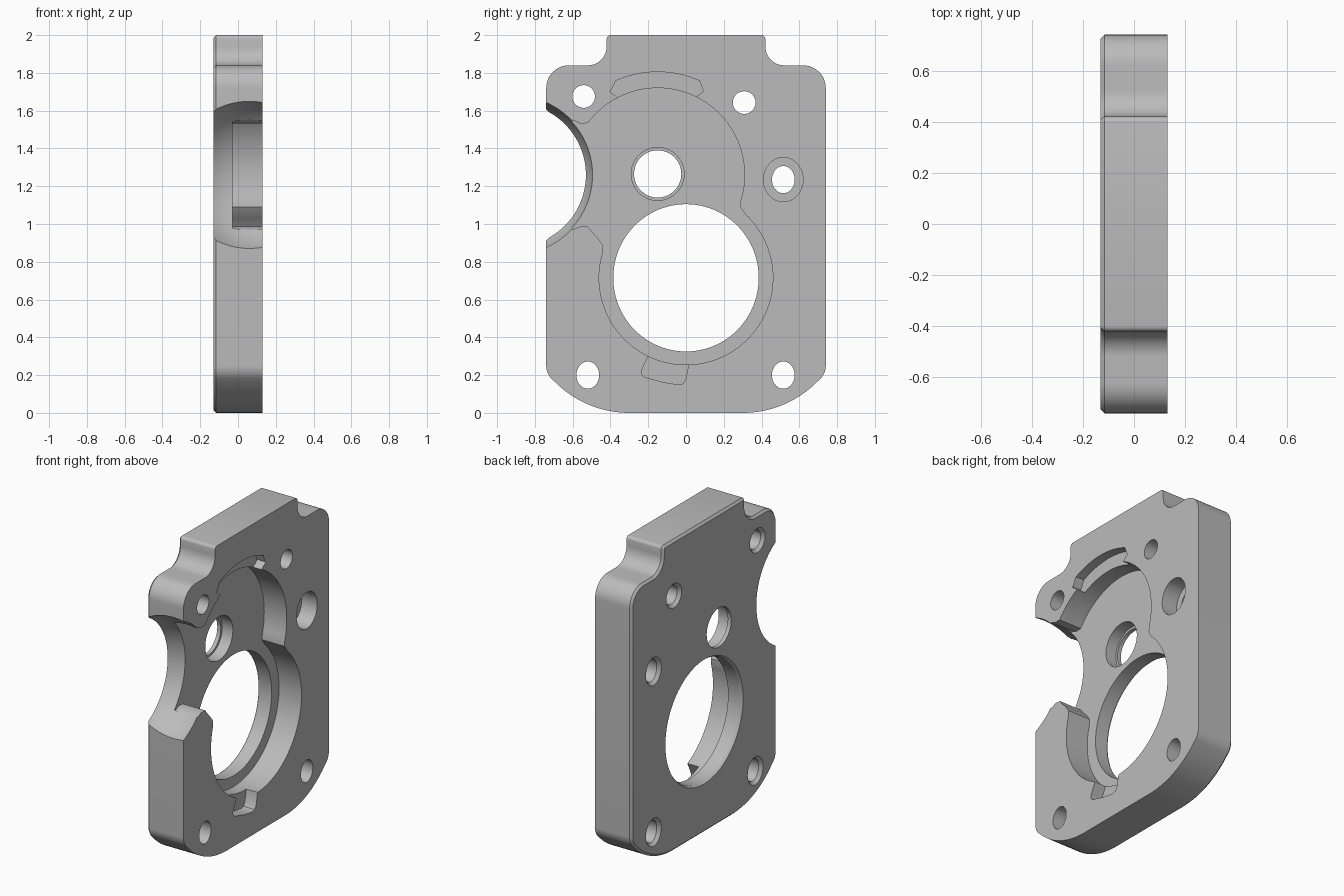
import bpy, bmesh, math

if "Cube" in bpy.data.objects:
    bpy.data.objects.remove(bpy.data.objects["Cube"])

HALF = 0.13        # half of the plate thickness
FLOOR = -0.03      # x of the pocket floor
OUT = 0.16         # cutters reach past the faces to here

metal = bpy.data.materials.new("Plain grey metal")
metal.use_nodes = True
grey = (0.5, 0.5, 0.5, 1)
metal.diffuse_color = grey
metal.node_tree.nodes["Principled BSDF"].inputs["Base Color"].default_value = grey


def arc(cy, cz, r, a0, a1, n=12, rz=None):
    """Points (y, z) along an arc, angles in degrees."""
    pts = []
    for i in range(n + 1):
        a = math.radians(a0 + (a1 - a0) * i / n)
        pts.append((cy + r * math.cos(a), cz + (rz or r) * math.sin(a)))
    return pts


def loft(name, rings, back_chamfer=0):
    """Solid through rings of (x, points)."""
    bm = bmesh.new()
    loops = [[bm.verts.new((x, y, z)) for y, z in pts] for x, pts in rings]
    n = len(loops[0])
    for a, b in zip(loops, loops[1:]):
        for i in range(n):
            j = (i + 1) % n
            bm.faces.new((a[i], a[j], b[j], b[i]))
    bm.faces.new(loops[0])
    bm.faces.new(loops[-1])
    bmesh.ops.recalc_face_normals(bm, faces=bm.faces)
    if back_chamfer:
        bm.edges.ensure_lookup_table()
        rim = [e for e in bm.edges if all(v.co.x < -HALF + 0.001 for v in e.verts)]
        bmesh.ops.bevel(bm, geom=rim, offset=back_chamfer, segments=1, affect='EDGES')
    mesh = bpy.data.meshes.new(name)
    bm.to_mesh(mesh)
    bm.free()
    ob = bpy.data.objects.new(name, mesh)
    bpy.context.collection.objects.link(ob)
    return ob


def select(ob):
    bpy.ops.object.select_all(action='DESELECT')
    ob.select_set(True)
    bpy.context.view_layer.objects.active = ob


def cut(cutter):
    select(plate)
    mod = plate.modifiers.new("Cut", 'BOOLEAN')
    mod.operation = 'DIFFERENCE'
    mod.solver = 'EXACT'
    mod.object = cutter
    bpy.ops.object.modifier_apply(modifier=mod.name)
    bpy.data.objects.remove(cutter)


def bore(y, z, steps, stretch=0.0, n=48):
    """Stepped round hole; steps are (x, radius), stretch makes it taller."""
    rings = [(x, arc(y, z, r, 0, 360, n, r + stretch)[:-1]) for x, r in steps]
    cut(loft("hole_cutter", rings))


# Plate body: half outline, mirrored across the middle
half = arc(0.3, 0.555, 0.555, -90, -45, 16)
half += arc(0.64, 0.25, 0.1, -40, 0, 8)
half += arc(0.62, 1.72, 0.12, 0, 90)
half += arc(0.52, 1.94, 0.1, -90, -180)
half += arc(0.4, 1.98, 0.02, 0, 90, 4)
outline = half + [(-y, z) for y, z in reversed(half)]
plate = loft("mounting_plate", [(-HALF, outline), (HALF, outline)], 0.014)
plate.data.materials.append(metal)

# Ball-shaped notch in the side edge
bpy.ops.mesh.primitive_uv_sphere_add(segments=96, ring_count=64, radius=0.425,
                                     location=(0.06, -0.91, 1.26))
cut(bpy.context.object)

# Pocket made of two merging circles, open into the notch
pocket = arc(-0.15, 1.26, 0.46, -17, 143.5, 48)
pocket += [(-0.56, 1.533), (-0.6, 1.55), (-0.7, 1.3),
           (-0.7, 1.22), (-0.6, 0.97), (-0.56, 0.987)]
pocket += arc(-0.15, 1.26, 0.46, 216.5, 226, 4)
pocket += [(-0.438, 0.885)]
pocket += arc(0, 0.715, 0.46, 163, 407, 72)
pocket += [(0.288, 1.09)]
cut(loft("pocket_cutter", [(FLOOR, pocket), (OUT, pocket)]))

# Shallow curved slot above the pocket
slot = arc(-0.15, 1.26, 0.545, 66, 114, 20)
slot += arc(-0.15, 1.26, 0.51, 119, 120, 1)
slot += arc(-0.15, 1.26, 0.44, 116, 65, 12)
slot += arc(-0.15, 1.26, 0.51, 61, 62, 1)
cut(loft("slot_cutter", [(0.07, slot), (OUT, slot)]))

# Key notch below the pocket
key = [(-0.19, 0.32), (-0.207, 0.285), (-0.235, 0.225), (-0.235, 0.205),
       (-0.22, 0.19), (-0.12, 0.162), (-0.04, 0.15), (-0.015, 0.155),
       (-0.002, 0.175), (0.012, 0.247), (0.015, 0.28)]
cut(loft("key_cutter", [(0.05, key), (OUT, key)]))

# Main bore and the smaller stepped bore in the pocket floor
bore(0, 0.715, [(-OUT, 0.415), (-0.115, 0.385), (0.05, 0.385)], 0.005, 96)
bore(-0.15, 1.265, [(-OUT, 0.125), (-0.105, 0.125), (-0.105, 0.14), (0.05, 0.14)], 0, 64)

# Bolt holes, chamfered at the back
for y, z, stretch in ((-0.542, 1.675, 0), (0.308, 1.643, 0),
                      (-0.52, 0.2, 0.012), (0.515, 0.2, 0.012)):
    bore(y, z, [(-OUT, 0.105), (-0.11, 0.06), (OUT, 0.06)], stretch)

# Counterbored bolt hole
bore(0.515, 1.235, [(-OUT, 0.105), (-0.11, 0.06), (0.02, 0.06),
                    (0.02, 0.105), (OUT, 0.105)], 0.012)

select(plate)
bpy.ops.object.shade_smooth_by_angle(angle=math.radians(25))
